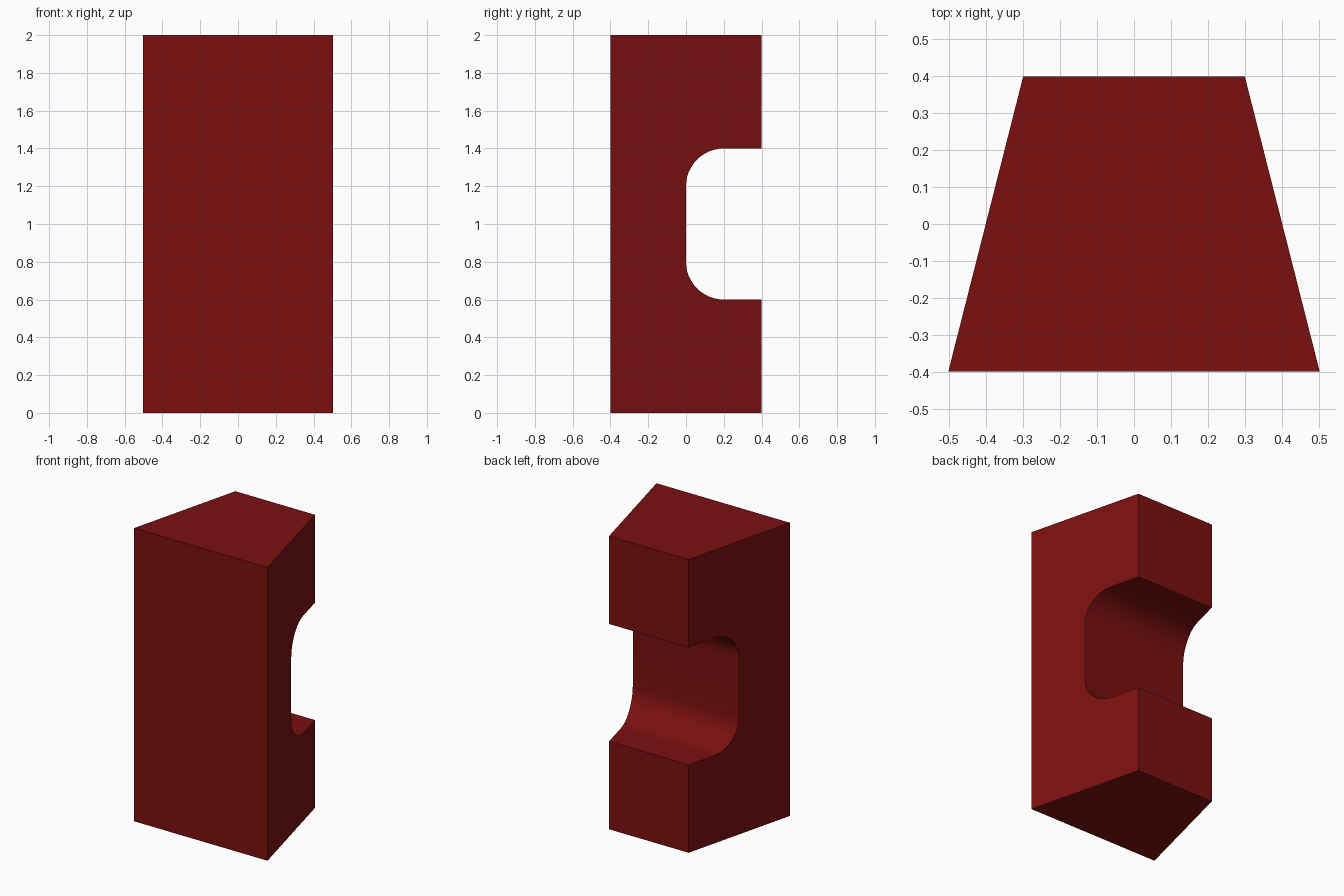
import bpy, bmesh
from math import sin, cos, pi, radians

cube = bpy.data.objects.get("Cube")
if cube:
    bpy.data.objects.remove(cube, do_unlink=True)

HEIGHT = 2.0
FRONT, BACK = -0.4, 0.4
FRONT_HALF, BACK_HALF = 0.503, 0.3
NOTCH_LOW, NOTCH_HIGH, RADIUS = 0.6, 1.4, 0.2
STEPS = 12


def half_width(y):
    """Half the width of the tapered block at depth y."""
    return FRONT_HALF + (BACK_HALF - FRONT_HALF) * (y - FRONT) / (BACK - FRONT)


def arc(z, start):
    """Quarter circle turning clockwise from the start angle."""
    angles = [start - pi / 2 * i / STEPS for i in range(STEPS + 1)]
    return [(RADIUS + RADIUS * cos(a), z + RADIUS * sin(a)) for a in angles]


# Side profile (y, z) with a rounded notch in the back
profile = [(FRONT, 0), (BACK, 0), (BACK, NOTCH_LOW)]
profile += arc(NOTCH_LOW + RADIUS, -pi / 2)
profile += arc(NOTCH_HIGH - RADIUS, pi)
profile += [(BACK, NOTCH_HIGH), (BACK, HEIGHT), (FRONT, HEIGHT)]

# Tapered block: the profile on both slanted sides, bridged between
bm = bmesh.new()
left, right = [[bm.verts.new((side * half_width(y), y, z)) for y, z in profile]
               for side in (1, -1)]
bm.faces.new(left)
bm.faces.new(right[::-1])
for i in range(len(profile)):
    j = (i + 1) % len(profile)
    bm.faces.new((left[i], right[i], right[j], left[j]))
bmesh.ops.recalc_face_normals(bm, faces=bm.faces[:])
mesh = bpy.data.meshes.new("notched_block")
bm.to_mesh(mesh)
bm.free()

block = bpy.data.objects.new("notched_block", mesh)
bpy.context.collection.objects.link(block)

# Dark red colour
color = (0.2, 0.005, 0.005, 1)
red = bpy.data.materials.new("dark_red")
red.use_nodes = True
red.diffuse_color = color
red.node_tree.nodes["Principled BSDF"].inputs["Base Color"].default_value = color
mesh.materials.append(red)

# Smooth notch corners, crisp block edges
bpy.ops.object.select_all(action='DESELECT')
block.select_set(True)
bpy.context.view_layer.objects.active = block
bpy.ops.object.shade_smooth_by_angle(angle=radians(30))
